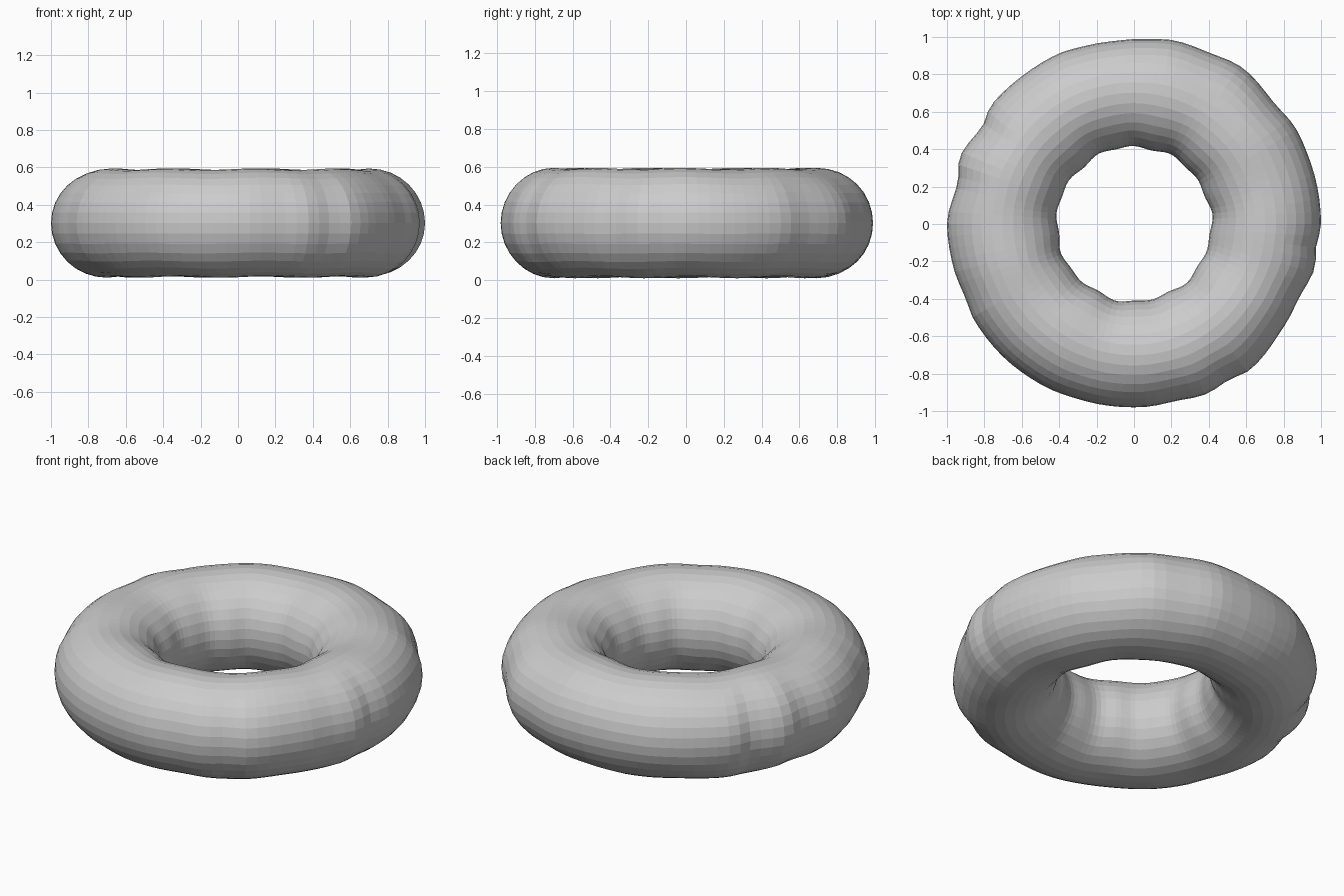
import bpy, bmesh, math

if "Cube" in bpy.data.objects:
    bpy.data.objects.remove(bpy.data.objects["Cube"])

# Outer rim radius read around the ring: (angle in degrees, radius)
RIM = [(0, 1.0), (20, 1.0), (31, 1.005), (40, .99), (56, 1.017), (67, 1.0), (77, 1.005),
       (88, .99), (96, .984), (105, .987), (113, .996), (127, .992), (140, .994), (147, .965),
       (159, .998), (167, .968), (180, 1.0), (192, .994), (204, .984), (210, .997),
       (224, .997), (240, .992), (254, .982), (273, .98), (283, .972), (293, .988),
       (301, .975), (308, .996), (326, .971), (335, .966), (347, .995), (352, .98), (360, 1.0)]
SEG, SIDES = 96, 32


def rim_radius(deg):
    for (a0, r0), (a1, r1) in zip(RIM, RIM[1:]):
        if a0 <= deg <= a1:
            t = (deg - a0) / (a1 - a0)
            t = t * t * (3 - 2 * t)
            return r0 + (r1 - r0) * t


# Lumpy ring: an oval section swept round, its outer half following the rim
bm = bmesh.new()
rings = []
for i in range(SEG):
    a = 2 * math.pi * i / SEG
    outer = rim_radius(360 * i / SEG)
    inner = 0.413 + 0.006 * math.sin(13 * a) + 0.004 * math.sin(7 * a + 1)
    ring = []
    for j in range(SIDES):
        v = 2 * math.pi * j / SIDES
        c, s = math.cos(v), math.sin(v)
        mid = 0.702
        r = mid + c * ((outer - mid) if c > 0 else (mid - inner))
        half = 0.288 + 0.004 * math.sin(9 * a + 2 * s)
        ring.append(bm.verts.new((r * math.cos(a), r * math.sin(a), 0.302 + half * s)))
    rings.append(ring)
for i in range(SEG):
    p, q = rings[i], rings[(i + 1) % SEG]
    for j in range(SIDES):
        k = (j + 1) % SIDES
        bm.faces.new((p[j], q[j], q[k], p[k]))
bmesh.ops.recalc_face_normals(bm, faces=bm.faces)

mesh = bpy.data.meshes.new("lumpy_ring")
bm.to_mesh(mesh)
bm.free()
bpy.context.collection.objects.link(bpy.data.objects.new("lumpy_ring", mesh))
